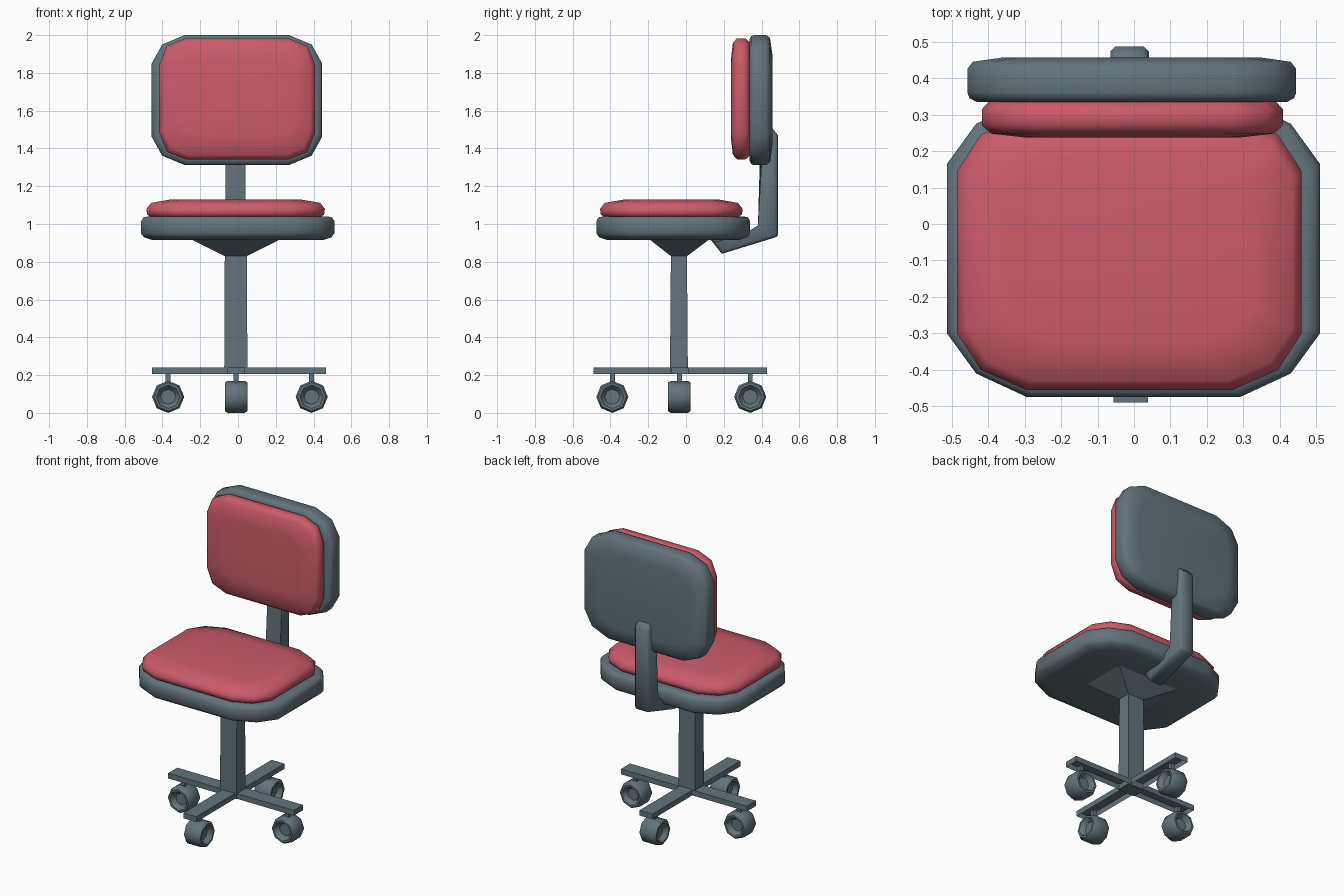
import bpy, bmesh, math
from mathutils import Matrix

if "Cube" in bpy.data.objects:
    bpy.data.objects.remove(bpy.data.objects["Cube"])


def material(name, rgb):
    m = bpy.data.materials.new(name)
    m.diffuse_color = (*rgb, 1)
    m.use_nodes = True
    m.node_tree.nodes["Principled BSDF"].inputs["Base Color"].default_value = m.diffuse_color
    return m


GREY = material("slate_grey", (0.125, 0.175, 0.2))
RED = material("cushion_red", (0.6, 0.105, 0.145))


def finish(bm, name, mat, angle=None, recalc=True):
    if recalc:
        bmesh.ops.recalc_face_normals(bm, faces=bm.faces)
    me = bpy.data.meshes.new(name)
    bm.to_mesh(me)
    bm.free()
    me.materials.append(mat)
    ob = bpy.data.objects.new(name, me)
    bpy.context.collection.objects.link(ob)
    if angle:
        bpy.ops.object.select_all(action='DESELECT')
        ob.select_set(True)
        bpy.context.view_layer.objects.active = ob
        bpy.ops.object.shade_smooth_by_angle(angle=math.radians(angle))
    return ob


def loft(bm, loops):
    """Skin closed loops of points and cap both ends."""
    rings = [[bm.verts.new(p) for p in lp] for lp in loops]
    n = len(rings[0])
    for a, b in zip(rings, rings[1:]):
        for i in range(n):
            j = (i + 1) % n
            bm.faces.new((a[i], a[j], b[j], b[i]))
    bm.faces.new(rings[0][::-1])
    bm.faces.new(rings[-1])


def pad(name, mat, x, y, corner, rings, upright=False):
    """Rounded slab: x, y ranges, corner (cut x, cut y, mid x, mid y), rings (height, inset)."""
    cx, cy = sum(x) / 2, sum(y) / 2
    w, h = (x[1] - x[0]) / 2, (y[1] - y[0]) / 2
    a, b, m, n = corner
    q = [(w, h - b), (w - m, h - n), (w - a, h)]
    out = (q + [(-u, v) for u, v in q[::-1]] + [(-u, -v) for u, v in q]
           + [(u, -v) for u, v in q[::-1]])
    loops = []
    for t, ins in rings:
        pts = [(cx + u * (w - ins) / w, cy + v * (h - ins) / h) for u, v in out]
        loops.append([(u, t, v) if upright else (u, v, t) for u, v in pts])
    bm = bmesh.new()
    loft(bm, loops)
    return finish(bm, name, mat, 60)


def rect(x0, x1, y0, y1, z):
    return [(x0, y0, z), (x1, y0, z), (x1, y1, z), (x0, y1, z)]


# seat shell and cushion
pad("seat_shell", GREY, (-0.513, 0.51), (-0.475, 0.34), (0.22, 0.175, 0.08, 0.065),
    [(0.915, 0.06), (0.93, 0.015), (0.95, 0), (1.015, 0), (1.035, 0.012), (1.04, 0.035)])
pad("seat_cushion", RED, (-0.485, 0.46), (-0.455, 0.30), (0.19, 0.155, 0.065, 0.055),
    [(1.035, 0.025), (1.05, 0.004), (1.08, 0), (1.112, 0.025), (1.13, 0.13)])

# backrest shell and cushion
pad("backrest_shell", GREY, (-0.457, 0.445), (1.312, 2.0), (0.175, 0.15, 0.055, 0.05),
    [(0.335, 0.025), (0.345, 0.006), (0.36, 0), (0.425, 0), (0.445, 0.015), (0.457, 0.10)], True)
pad("backrest_cushion", RED, (-0.417, 0.408), (1.342, 1.983), (0.14, 0.14, 0.04, 0.04),
    [(0.237, 0.12), (0.248, 0.025), (0.27, 0), (0.315, 0), (0.337, 0.02)], True)

# central post and flared seat mount
bm = bmesh.new()
loft(bm, [rect(-0.073, 0.05, -0.085, 0.01, 0.205), rect(-0.07, 0.047, -0.08, 0.005, 0.835)])
finish(bm, "centre_post", GREY)
bm = bmesh.new()
loft(bm, [rect(-0.07, 0.047, -0.08, 0.005, 0.83), rect(-0.25, 0.225, -0.195, 0.125, 0.92)])
finish(bm, "seat_mount", GREY)

# bent back support with chamfered long edges
profile = [(0.13, 0.918), (0.19, 0.842), (0.475, 0.93), (0.487, 0.94), (0.487, 1.47),
           (0.455, 1.51), (0.395, 1.49), (0.395, 0.985), (0.30, 0.925)]
bm = bmesh.new()
loft(bm, [[(x, y, z) for y, z in profile] for x in (-0.065, 0.041)])
rim = [e for e in bm.edges if abs(e.verts[0].co.x - e.verts[1].co.x) < 1e-5]
bmesh.ops.bevel(bm, geom=rim, offset=0.014, segments=1, affect='EDGES')
finish(bm, "back_support", GREY, 50)

# crossed base arms, open underneath
for name, r in (("base_arm_side", (-0.455, 0.465, -0.08, 0.015)),
                ("base_arm_front", (-0.056, 0.038, -0.49, 0.43))):
    bm = bmesh.new()
    loft(bm, [rect(*r, 0.205), rect(*r, 0.24)])
    bmesh.ops.recalc_face_normals(bm, faces=bm.faces)
    low = [f for f in bm.faces if f.normal.z < -0.9]
    bmesh.ops.delete(bm, geom=low, context='FACES_ONLY')
    finish(bm, name, GREY, recalc=False)

# casters: eight-sided wheels dished on both sides, each on a short stem
for name, x, y, turn in (("left", -0.37, -0.035, 90), ("right", 0.39, -0.035, 90),
                         ("front", -0.01, -0.39, 0), ("back", -0.01, 0.34, 0)):
    bm = bmesh.new()
    section = [(-0.03, 0.04), (-0.06, 0.062), (-0.06, 0.075), (-0.045, 0.085),
               (0.045, 0.085), (0.06, 0.075), (0.06, 0.062), (0.03, 0.04)]
    loft(bm, [[(t, r * math.cos(k * math.pi / 4), r * math.sin(k * math.pi / 4))
               for k in range(8)] for t, r in section])
    bm.transform(Matrix.Translation((x, y, 0.087)) @ Matrix.Rotation(math.radians(turn), 4, 'Z'))
    bm.verts.ensure_lookup_table()
    # rest the lowest rim on the floor
    low = min(v.co.z for v in bm.verts)
    bmesh.ops.translate(bm, verts=bm.verts, vec=(0, 0, -low))
    finish(bm, name + "_wheel", GREY, 50)
    bm = bmesh.new()
    loft(bm, [rect(x - 0.013, x + 0.013, y - 0.013, y + 0.013, z) for z in (0.15, 0.215)])
    finish(bm, name + "_stem", GREY)
